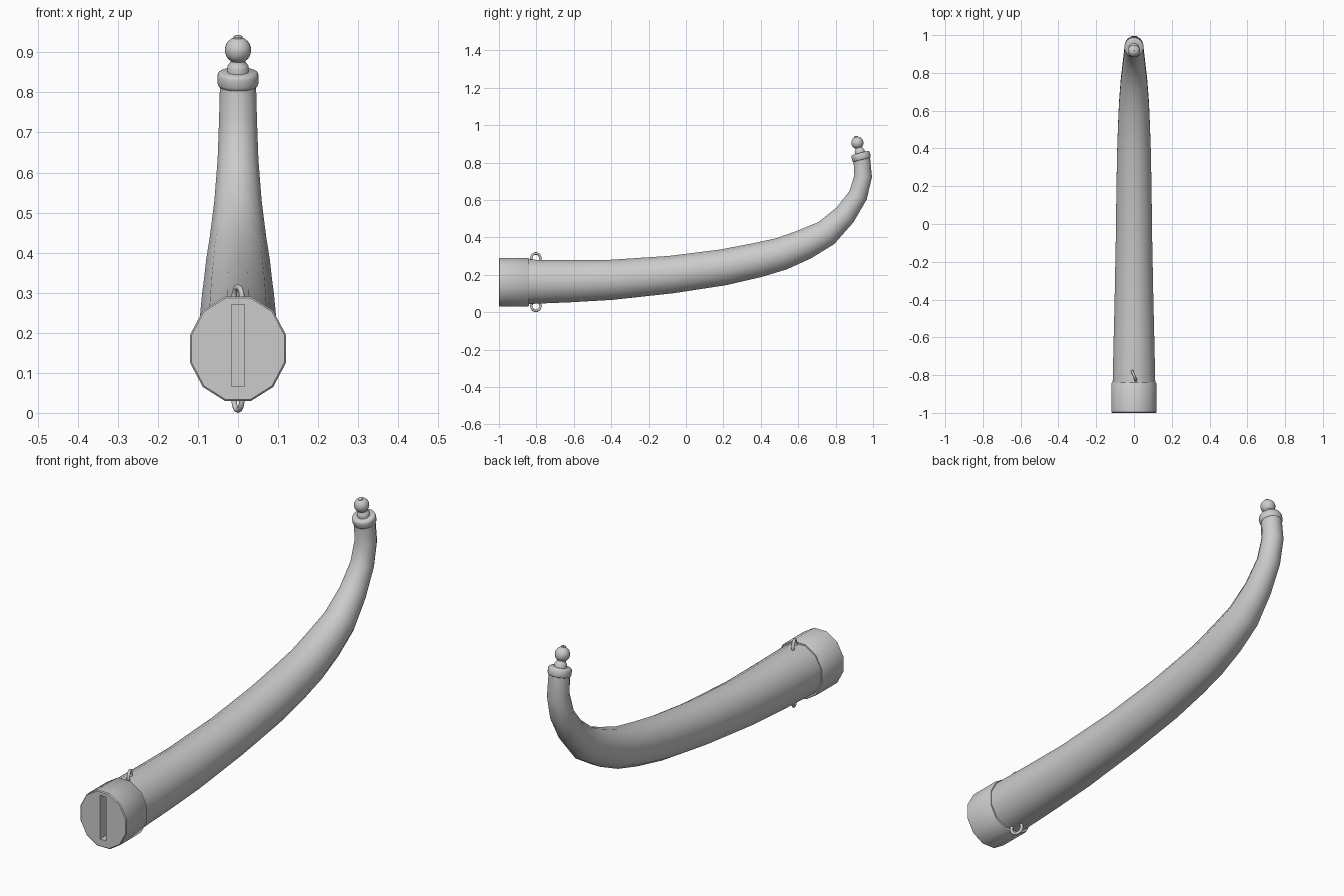
import bpy, bmesh
from math import sin, cos, pi, radians
from mathutils import Vector

if "Cube" in bpy.data.objects:
    bpy.data.objects.remove(bpy.data.objects["Cube"])


def finish(bm, name, angle=40):
    """Turn a bmesh into a smooth-by-angle object."""
    bmesh.ops.recalc_face_normals(bm, faces=bm.faces)
    mesh = bpy.data.meshes.new(name)
    bm.to_mesh(mesh)
    bm.free()
    ob = bpy.data.objects.new(name, mesh)
    bpy.context.collection.objects.link(ob)
    bpy.ops.object.select_all(action='DESELECT')
    ob.select_set(True)
    bpy.context.view_layer.objects.active = ob
    bpy.ops.object.shade_smooth_by_angle(angle=radians(angle))
    return ob


def tube(name, stations, segs, axis=None):
    """Loft capped rings (y, z, rx, rn) along a path in the YZ plane."""
    bm = bmesh.new()
    rings = []
    for i, (y, z, rx, rn) in enumerate(stations):
        a, b = stations[max(i - 1, 0)], stations[min(i + 1, len(stations) - 1)]
        t = Vector(axis or (0, b[0] - a[0], b[1] - a[1])).normalized()
        n = Vector((0, -t.z, t.y))
        ring = []
        for k in range(segs):
            ang = 2 * pi * (k + 0.5) / segs
            ring.append(bm.verts.new(Vector((rx * cos(ang), y, z)) + n * (rn * sin(ang))))
        rings.append(ring)
    for p, q in zip(rings, rings[1:]):
        for k in range(segs):
            j = (k + 1) % segs
            bm.faces.new((p[k], p[j], q[j], q[k]))
    bm.faces.new(rings[0])
    bm.faces.new(rings[-1])
    return finish(bm, name)


def lathe(name, base, tilt, profile, segs):
    """Turned part: (distance, radius) profile around an axis leaning to -y."""
    ax = (0, -sin(tilt), cos(tilt))
    st = [(base[0] + d * ax[1], base[1] + d * ax[2], r, r) for d, r in profile]
    return tube(name, st, segs, ax)


# curved horn body: centre line y, z and radius
path = [(-0.86, 0.162, 0.123), (-0.62, 0.166, 0.117), (-0.4, 0.173, 0.111),
        (-0.08, 0.201, 0.104), (0.2, 0.24, 0.100), (0.38, 0.278, 0.096),
        (0.51, 0.312, 0.091), (0.635, 0.363, 0.085), (0.75, 0.423, 0.075),
        (0.85, 0.52, 0.062), (0.92, 0.625, 0.053), (0.947, 0.727, 0.049),
        (0.939, 0.83, 0.046)]
tube("horn_body", [(y, z, 0.92 * r + 0.004, r) for y, z, r in path], 12)

# end cap with softened rims
cap = tube("end_cap", [(-1, 0.16, 0.120, 0.131), (-0.996, 0.16, 0.124, 0.135),
                       (-0.844, 0.16, 0.124, 0.135), (-0.84, 0.16, 0.121, 0.132)],
           12, (0, 1, 0))

# slot cut into the cap face
bpy.ops.mesh.primitive_cube_add(size=1, location=(0, -1, 0.168))
cutter = bpy.context.object
cutter.name = "slot_cutter"
cutter.scale = (0.032, 0.09, 0.205)
cutter.hide_render = True
mod = cap.modifiers.new("slot", 'BOOLEAN')
mod.object = cutter
mod.operation = 'DIFFERENCE'
mod.solver = 'EXACT'
bpy.context.view_layer.objects.active = cap
bpy.ops.object.modifier_apply(modifier="slot")
bpy.data.objects.remove(cutter)

# collar and stopper at the tip
tip, lean = (0.941, 0.813), radians(15)
lathe("tip_collar", tip, lean,
      [(0, 0.044), (0.004, 0.049), (0.011, 0.0515), (0.03, 0.0515),
       (0.037, 0.049), (0.04, 0.044)], 20)
ball = [(0.096 - 0.033 * cos(a), 0.033 * sin(a))
        for a in [radians(35 + 125 * i / 9) for i in range(10)]]
lathe("stopper", tip, lean,
      [(0.03, 0.027), (0.053, 0.027), (0.058, 0.024), (0.062, 0.02)] + ball +
      [(0.131, 0.011), (0.133, 0.008)], 20)

# strap rings above and below, turned slightly
for name, z in (("upper_strap_ring", 0.288), ("lower_strap_ring", 0.033)):
    bpy.ops.mesh.primitive_torus_add(major_radius=0.026, minor_radius=0.007,
                                     major_segments=20, minor_segments=8,
                                     location=(0, -0.803, z),
                                     rotation=(0, pi / 2, radians(22)))
    bpy.context.object.name = name
    bpy.ops.object.shade_smooth_by_angle(angle=radians(60))
